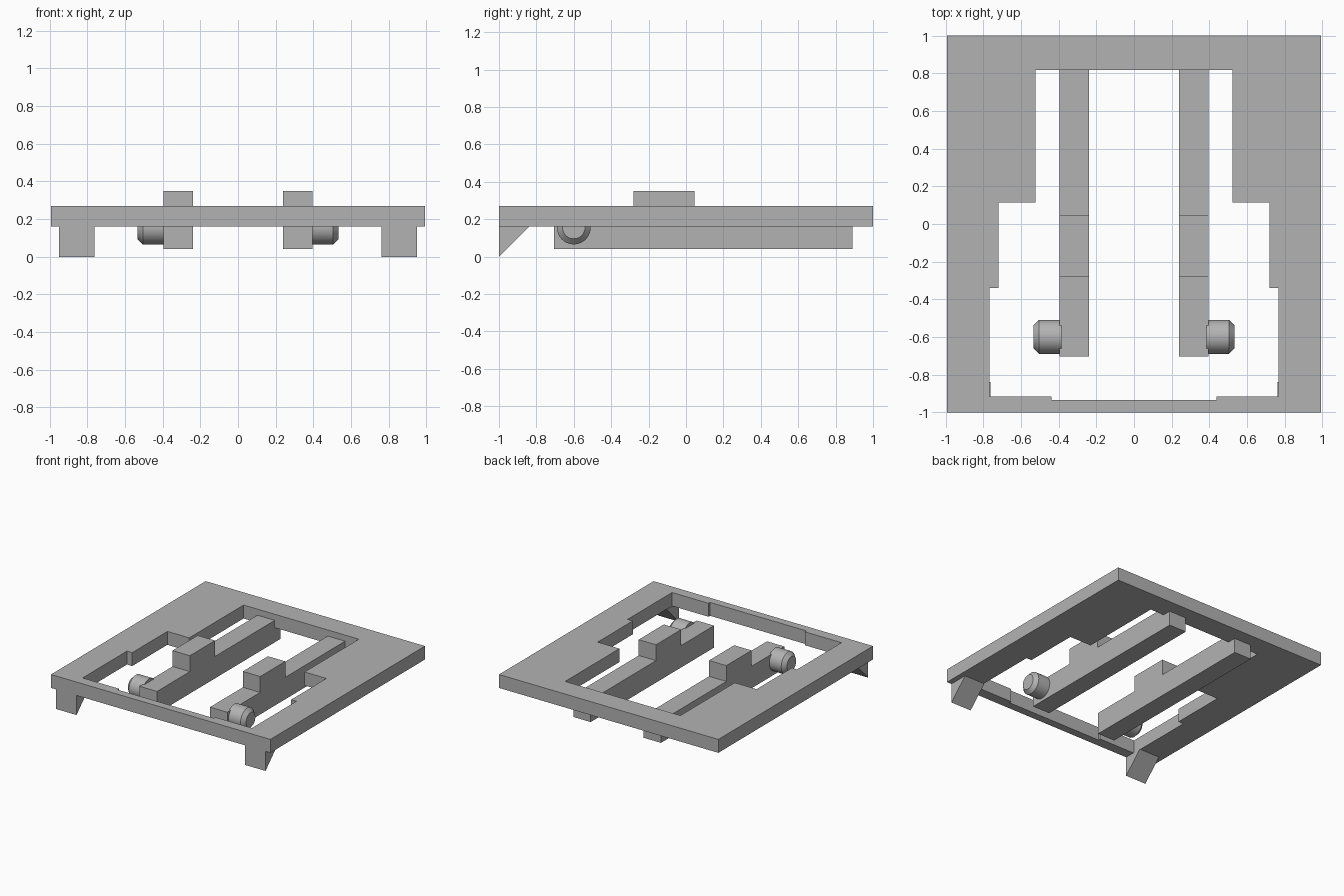
import bpy, bmesh, math
from mathutils import Matrix

cube = bpy.data.objects.get("Cube")
if cube:
    bpy.data.objects.remove(cube, do_unlink=True)

grey = bpy.data.materials.new("plain_grey")
grey.use_nodes = True
grey.diffuse_color = (0.45, 0.45, 0.45, 1)
grey.node_tree.nodes["Principled BSDF"].inputs["Base Color"].default_value = (0.45, 0.45, 0.45, 1)


def add_object(name, data):
    obj = bpy.data.objects.new(name, data)
    bpy.context.collection.objects.link(obj)
    data.materials.append(grey)
    return obj


def side_extrusion(name, profile, x0, x1):
    """Extrude a (y, z) profile along x."""
    bm = bmesh.new()
    face = bm.faces.new([bm.verts.new((x0, y, z)) for y, z in profile])
    ext = bmesh.ops.extrude_face_region(bm, geom=[face])
    verts = [g for g in ext["geom"] if isinstance(g, bmesh.types.BMVert)]
    bmesh.ops.translate(bm, verts=verts, vec=(x1 - x0, 0, 0))
    bmesh.ops.recalc_face_normals(bm, faces=bm.faces)
    mesh = bpy.data.meshes.new(name)
    bm.to_mesh(mesh)
    bm.free()
    return add_object(name, mesh)


def peg(name, sign):
    """Round peg pointing outward, with a chamfered tip."""
    bm = bmesh.new()
    for radius, tip, x0, x1 in ((0.09, 0.09, 0.385, 0.505), (0.09, 0.06, 0.505, 0.535)):
        place = Matrix.Translation((sign * (x0 + x1) / 2, -0.6, 0.155))
        turn = Matrix.Rotation(sign * math.pi / 2, 4, "Y")
        bmesh.ops.create_cone(bm, cap_ends=True, segments=40, radius1=radius,
                              radius2=tip, depth=x1 - x0, matrix=place @ turn)
    # Remove the two caps where the sections meet, then weld them
    inner = [f for f in bm.faces if len(f.verts) > 4
             and abs(abs(f.calc_center_median().x) - 0.505) < 0.001]
    bmesh.ops.delete(bm, geom=inner, context="FACES")
    bmesh.ops.remove_doubles(bm, verts=bm.verts, dist=0.0005)
    bmesh.ops.recalc_face_normals(bm, faces=bm.faces)
    mesh = bpy.data.meshes.new(name)
    bm.to_mesh(mesh)
    bm.free()
    obj = add_object(name, mesh)
    bpy.ops.object.select_all(action="DESELECT")
    obj.select_set(True)
    bpy.context.view_layer.objects.active = obj
    bpy.ops.object.shade_smooth_by_angle(angle=math.radians(30))


# Flat frame with a stepped opening
outer_half = [(0.993, -1), (0.993, 1)]
opening_half = [(0.437, -0.935), (0.437, -0.915), (0.767, -0.915), (0.767, -0.34),
                (0.72, -0.34), (0.72, 0.115), (0.522, 0.115), (0.522, 0.818)]
curve = bpy.data.curves.new("frame", "CURVE")
curve.dimensions = "2D"
curve.fill_mode = "BOTH"
curve.extrude = 0.055
for half in (outer_half, opening_half):
    loop = half + [(-x, y) for x, y in reversed(half)]
    spline = curve.splines.new("POLY")
    spline.points.add(len(loop) - 1)
    for point, (x, y) in zip(spline.points, loop):
        point.co = (x, y, 0, 1)
    spline.use_cyclic_u = True
frame = add_object("frame", curve)
frame.location.z = 0.215
bpy.ops.object.select_all(action="DESELECT")
frame.select_set(True)
bpy.context.view_layer.objects.active = frame
bpy.ops.object.convert(target="MESH")
frame = bpy.context.view_layer.objects.active
bm = bmesh.new()
bm.from_mesh(frame.data)
bmesh.ops.remove_doubles(bm, verts=bm.verts, dist=0.0005)
bmesh.ops.recalc_face_normals(bm, faces=bm.faces)
for f in bm.faces:
    f.smooth = False
bm.to_mesh(frame.data)
bm.free()

# Spring arms with a raised thumb block; the tail hooks under the frame
arm_profile = [(-0.705, 0.04), (0.89, 0.04), (0.89, 0.16), (0.818, 0.16), (0.818, 0.22),
               (0.045, 0.22), (0.045, 0.35), (-0.28, 0.35), (-0.28, 0.22), (-0.705, 0.22)]
# Wedge-shaped front feet
foot_profile = [(-1, 0), (-0.84, 0.16), (-1, 0.16)]
for side, sign in (("left", 1), ("right", -1)):
    side_extrusion(side + "_arm", arm_profile, sign * 0.24, sign * 0.397)
    side_extrusion(side + "_foot", foot_profile, sign * 0.762, sign * 0.95)
    peg(side + "_peg", sign)
